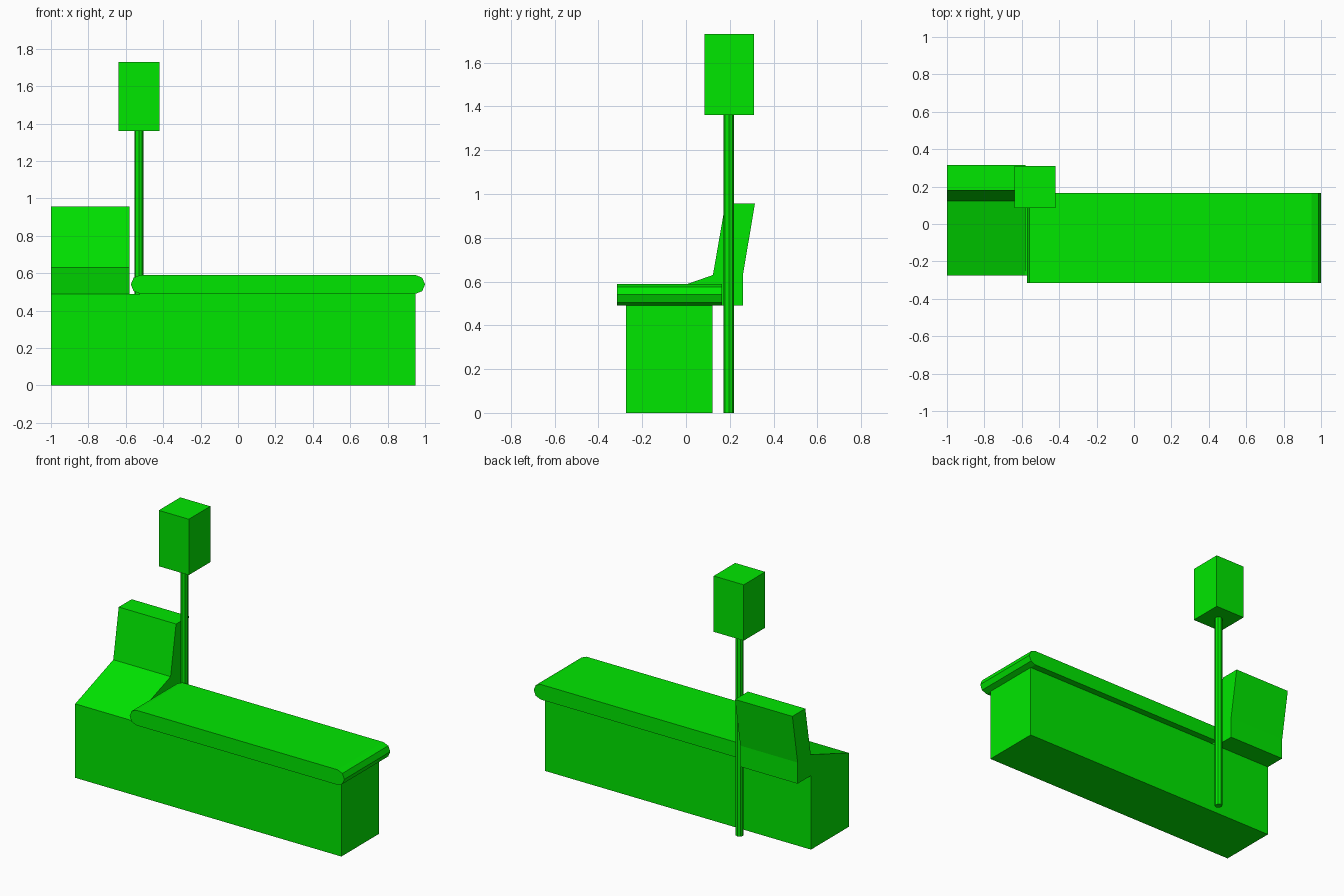
import bpy, math

if "Cube" in bpy.data.objects:
    bpy.data.objects.remove(bpy.data.objects["Cube"])

green = bpy.data.materials.new("green")
green.diffuse_color = (0.0, 0.8, 0.0, 1)
green.use_nodes = True
green.node_tree.nodes["Principled BSDF"].inputs["Base Color"].default_value = green.diffuse_color


def extrude(name, profile, axis, start, end):
    """Extrude a closed profile along x (profile in y,z) or y (profile in x,z)."""
    def place(p, d):
        return (d, p[0], p[1]) if axis == "x" else (p[0], d, p[1])
    n = len(profile)
    verts = [place(p, d) for d in (start, end) for p in profile]
    faces = [tuple(reversed(range(n))), tuple(range(n, 2 * n))]
    faces += [(i, (i + 1) % n, n + (i + 1) % n, n + i) for i in range(n)]
    if axis == "y":
        faces = [tuple(reversed(f)) for f in faces]
    mesh = bpy.data.meshes.new(name)
    mesh.from_pydata(verts, [], faces)
    mesh.materials.append(green)
    obj = bpy.data.objects.new(name, mesh)
    bpy.context.collection.objects.link(obj)
    return obj


def rect(a0, a1, z0, z1):
    return [(a0, z0), (a1, z0), (a1, z1), (a0, z1)]


# Long solid base
extrude("base", rect(-0.275, 0.12, 0, 0.49), "x", -1.0, 0.95)

# Raised seat with leaning backrest
extrude("seat_and_backrest",
        [(-0.275, 0.49), (0.26, 0.49), (0.26, 0.63), (0.315, 0.957),
         (0.18, 0.957), (0.123, 0.63)], "x", -1.0, -0.58)

# Table slab with rounded ends
r, zc = 0.05, 0.54
slab = []
for cx, a0 in ((0.95, -90), (-0.523, 90)):
    for k in range(5):
        a = math.radians(a0 + 45 * k)
        slab.append((cx + r * math.cos(a), zc + r * math.sin(a)))
extrude("rounded_slab", slab, "y", -0.315, 0.165)

# Upright pole
bpy.ops.mesh.primitive_cylinder_add(vertices=8, radius=0.024, depth=1.36,
                                    location=(-0.53, 0.196, 0.68))
pole = bpy.context.object
pole.name = "pole"
pole.data.materials.append(green)

# Box on top of the pole
extrude("pole_box", rect(0.085, 0.31, 1.36, 1.73), "x", -0.64, -0.42)
